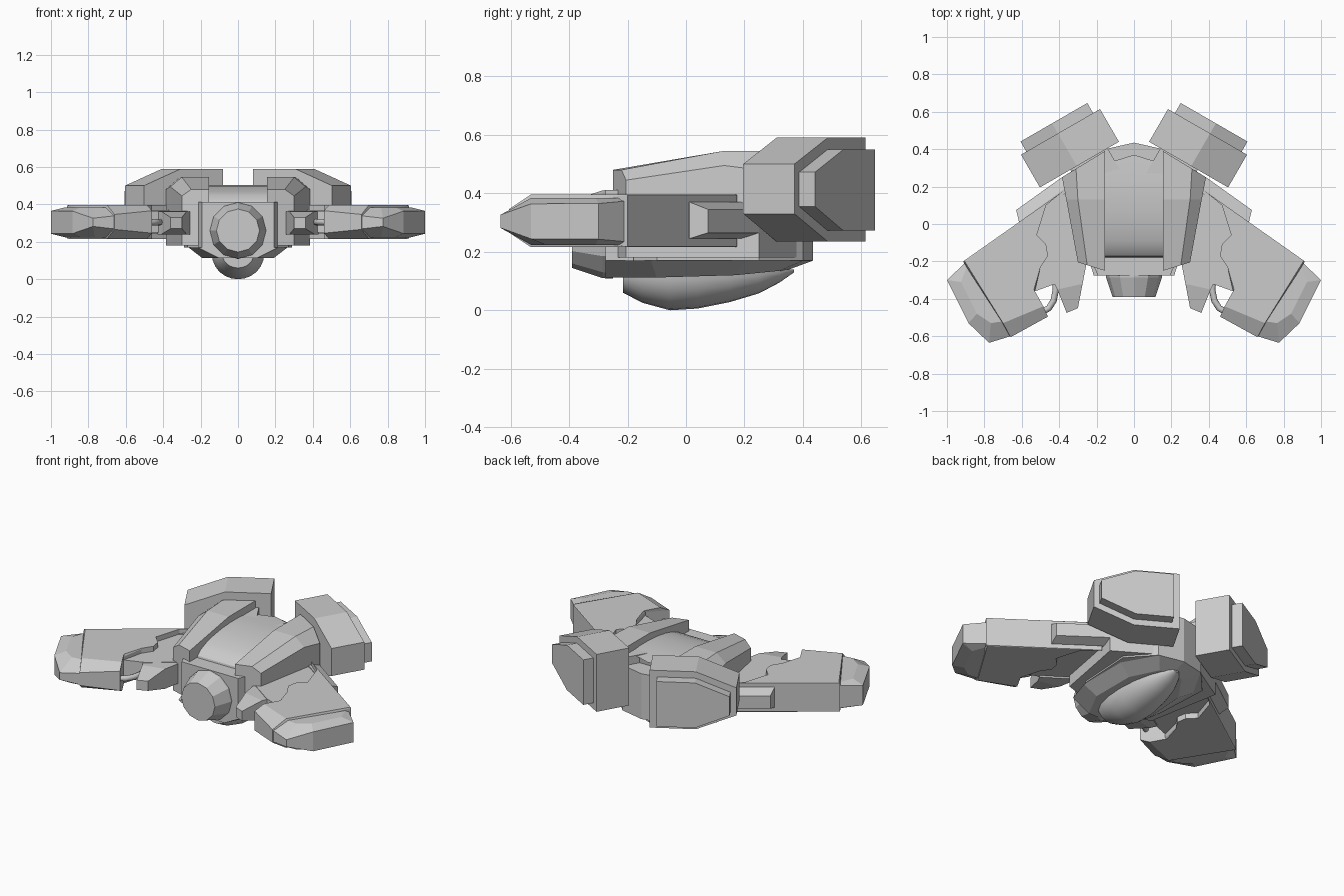
import bpy, bmesh, math
from mathutils import Vector


def loft(name, loops, mirror=True, smooth=None):
    """Skin equal-length closed loops of points and cap both ends."""
    me = bpy.data.meshes.new(name)
    bm = bmesh.new()
    rings = [[bm.verts.new(p) for p in loop] for loop in loops]
    n = len(rings[0])
    for a, b in zip(rings, rings[1:]):
        for i in range(n):
            j = (i + 1) % n
            bm.faces.new((a[i], a[j], b[j], b[i]))
    bm.faces.new(rings[0][::-1])
    bm.faces.new(rings[-1])
    bmesh.ops.remove_doubles(bm, verts=bm.verts, dist=1e-5)
    bmesh.ops.recalc_face_normals(bm, faces=bm.faces)
    bm.to_mesh(me)
    bm.free()
    ob = bpy.data.objects.new(name, me)
    bpy.context.collection.objects.link(ob)
    if mirror:
        mod = ob.modifiers.new("mirror", 'MIRROR')
        mod.use_mirror_merge = False
    if smooth:
        bpy.ops.object.select_all(action='DESELECT')
        ob.select_set(True)
        bpy.context.view_layer.objects.active = ob
        bpy.ops.object.shade_smooth_by_angle(angle=math.radians(smooth))
    return ob


def flat(pts, z):
    return [(x, y, z) for x, y in pts]


def sym(pts):
    """Complete a right-hand half outline with its left-hand copy."""
    return pts + [(-p[0],) + tuple(p[1:]) for p in reversed(pts) if abs(p[0]) > 1e-6]


def chamfered(name, wall, inset, zc, h):
    """Plate with wall half-heights per point and inset top and bottom."""
    loft(name, [[(x, y, zc - h) for x, y in inset],
                [(x, y, zc - k) for x, y, k in wall],
                [(x, y, zc + k) for x, y, k in wall],
                [(x, y, zc + h) for x, y in inset]])


# Central body
core = sym([(0.19, -0.2), (0.27, -0.1), (0.29, 0.25), (0.155, 0.40), (0, 0.435)])
loft("body_core", [flat(core, 0.17), flat(core, 0.40)], False)

# Lower hull
loft("lower_hull", [
    sym([(0.10, -0.275, 0.112), (0.19, -0.1, 0.112), (0.18, 0.17, 0.12),
         (0.08, 0.32, 0.135), (0, 0.34, 0.135)]),
    sym([(0.215, -0.275, 0.17), (0.265, -0.12, 0.17), (0.265, 0.2, 0.17),
         (0.15, 0.40, 0.17), (0, 0.435, 0.17)])], False)

# Shoulder shells either side of the canopy
def shell(inner, outer, top, shoulder, crest):
    (xi, yi), (xo, yo) = inner, outer
    t = (crest - xi) / (xo - xi)
    return [(xi, yi, 0.18), (xi, yi, top), (crest, yi + (yo - yi) * t, top),
            (xo, yo, shoulder), (xo, yo, 0.18)]

loft("shoulder_shell", [
    shell((0.155, -0.25), (0.30, -0.205), 0.48, 0.445, 0.25),
    shell((0.155, 0.13), (0.362, 0.13), 0.545, 0.495, 0.30),
    shell((0.155, 0.39), (0.385, 0.25), 0.545, 0.48, 0.31)])

# Curved canopy, with a pointed rear edge
canopy = [(-0.18, 0.39), (-0.172, 0.42), (-0.14, 0.448), (-0.09, 0.468), (-0.02, 0.486),
          (0.06, 0.498), (0.15, 0.504), (0.23, 0.504)]
rings = [[(-0.16, y, 0.3), (-0.16, y, z), (0, y, z), (0.16, y, z), (0.16, y, 0.3)]
         for y, z in canopy]
rings.append([(-0.16, 0.32, 0.3), (-0.16, 0.32, 0.495), (0, 0.37, 0.495),
              (0.16, 0.32, 0.495), (0.16, 0.32, 0.3)])
loft("canopy", rings, False, 30)

# Rear deck behind the canopy
deck = sym([(0.155, 0.25), (0.155, 0.40), (0, 0.435)])
loft("rear_deck", [flat(deck, 0.35), flat(deck, 0.45)], False)

# Nose block and tapered nose barrel
nose = [(0.10, 0.112), (0.215, 0.17), (0.215, 0.412)]
loft("nose_block", [[(x, y, z) for x, z in sym(nose)] for y in (-0.18, -0.225)]
     + [[(x * 0.9, -0.275, z) for x, z in sym(nose)]], False)
loft("nose_barrel", [[(r * math.cos(a), y, 0.26 + r * math.sin(a))
                      for a in [math.tau * i / 12 for i in range(12)]]
                     for y, r in ((-0.25, 0.152), (-0.285, 0.15), (-0.39, 0.115))], False)

# Rounded belly pod: y, half width, lowest z
belly = [(-0.215, 0.085, 0.06), (-0.15, 0.12, 0.026), (-0.055, 0.14, 0.0),
         (0.04, 0.14, 0.006), (0.15, 0.125, 0.028), (0.25, 0.095, 0.058),
         (0.32, 0.06, 0.095), (0.37, 0.02, 0.13)]
loft("belly_pod", [[(w * math.cos(a), y, 0.14 - (0.14 - z) * abs(math.sin(a)) ** 0.95)
                    for a in [math.pi * i / 12 for i in range(13)]]
                   for y, w, z in belly], False, 40)

# Rear engine pods, turned 30 degrees outward
c, s = math.cos(math.radians(30)), 0.5

def engine(name, profile, depths):
    loft(name, [[(s * n + c * t, c * n - s * t, z) for t, z in profile] for n in depths])

engine("engine_pod", [(-0.15, 0.235), (0.11, 0.235), (0.338, 0.33), (0.338, 0.50),
                      (0.11, 0.59), (-0.15, 0.59)], (0.421, 0.623))
engine("engine_plate", [(-0.107, 0.272), (0.11, 0.272), (0.305, 0.355), (0.305, 0.472),
                        (0.11, 0.55), (-0.107, 0.55)], (0.60, 0.685))
engine("engine_mount", [(-0.08, 0.27), (0.15, 0.27), (0.15, 0.5), (-0.08, 0.5)],
       (0.25, 0.43))

# Arm core joining body and armour
arm = [(0.25, 0.15), (0.40, 0.16), (0.66, -0.05), (0.60, -0.36), (0.53, -0.36),
       (0.42, -0.32), (0.25, -0.2)]
loft("arm_core", [flat(arm, 0.25), flat(arm, 0.365)])

# Arm armour with a jagged inner edge
jag = [(0.50, -0.23), (0.46, -0.17), (0.47, -0.11), (0.52, -0.06), (0.47, 0.1)]
chamfered("arm_armour",
          [(0.38, 0.175, 0.088), (0.914, -0.2, 0.088), (0.66, -0.605, 0.04),
           (0.46, -0.495, 0.06), (0.53, -0.36, 0.08)] + [(x, y, 0.085) for x, y in jag],
          [(0.385, 0.17), (0.905, -0.2), (0.70, -0.53), (0.485, -0.44), (0.535, -0.35)] + jag,
          0.306, 0.09)

# Faceted arm tip
chamfered("arm_tip",
          [(0.895, -0.2, 0.07), (1.0, -0.3, 0.061), (0.885, -0.53, 0.06),
           (0.775, -0.635, 0.022), (0.66, -0.6, 0.035)],
          [(0.89, -0.22), (0.925, -0.31), (0.84, -0.48), (0.765, -0.53), (0.70, -0.52)],
          0.304, 0.08)

# Side pod on the rear edge of the arm
pod_in = [(0.36, 0.17), (0.60, 0.0)]
pod_out = [(0.385, 0.25), (0.63, 0.075)]
loft("side_pod", [[(*pod_in[0], 0.245), (*pod_in[1], 0.245), (*pod_in[1], 0.37), (*pod_in[0], 0.37)],
                  [(0.37, 0.19, 0.245), (0.615, 0.012, 0.245), (0.615, 0.012, 0.37), (0.37, 0.19, 0.37)],
                  [(*pod_out[0], 0.265), (*pod_out[1], 0.265), (*pod_out[1], 0.345), (*pod_out[0], 0.345)]])

# Forward prong beside the nose
loft("prong", [[(0.25, -0.19, z) for z in (0.24,)] + [(0.43, -0.31, 0.24), (0.43, -0.31, 0.362), (0.25, -0.19, 0.362)],
               [(0.275, -0.32, 0.24), (0.41, -0.35, 0.24), (0.41, -0.35, 0.362), (0.275, -0.32, 0.362)],
               [(0.30, -0.45, 0.27), (0.36, -0.475, 0.27), (0.36, -0.475, 0.33), (0.30, -0.45, 0.33)]])

# Bent hose from arm core to armour
path = [Vector(p) for p in ((0.425, -0.28), (0.418, -0.35), (0.43, -0.41),
                            (0.455, -0.45), (0.49, -0.47))]
hose = []
for i, p in enumerate(path):
    d = (path[min(i + 1, 4)] - path[max(i - 1, 0)]).normalized()
    hose.append([(p.x - d.y * 0.017 * math.cos(a), p.y + d.x * 0.017 * math.cos(a),
                  0.305 + 0.017 * math.sin(a)) for a in [math.tau * k / 8 for k in range(8)]])
loft("hose", hose, True, 50)
